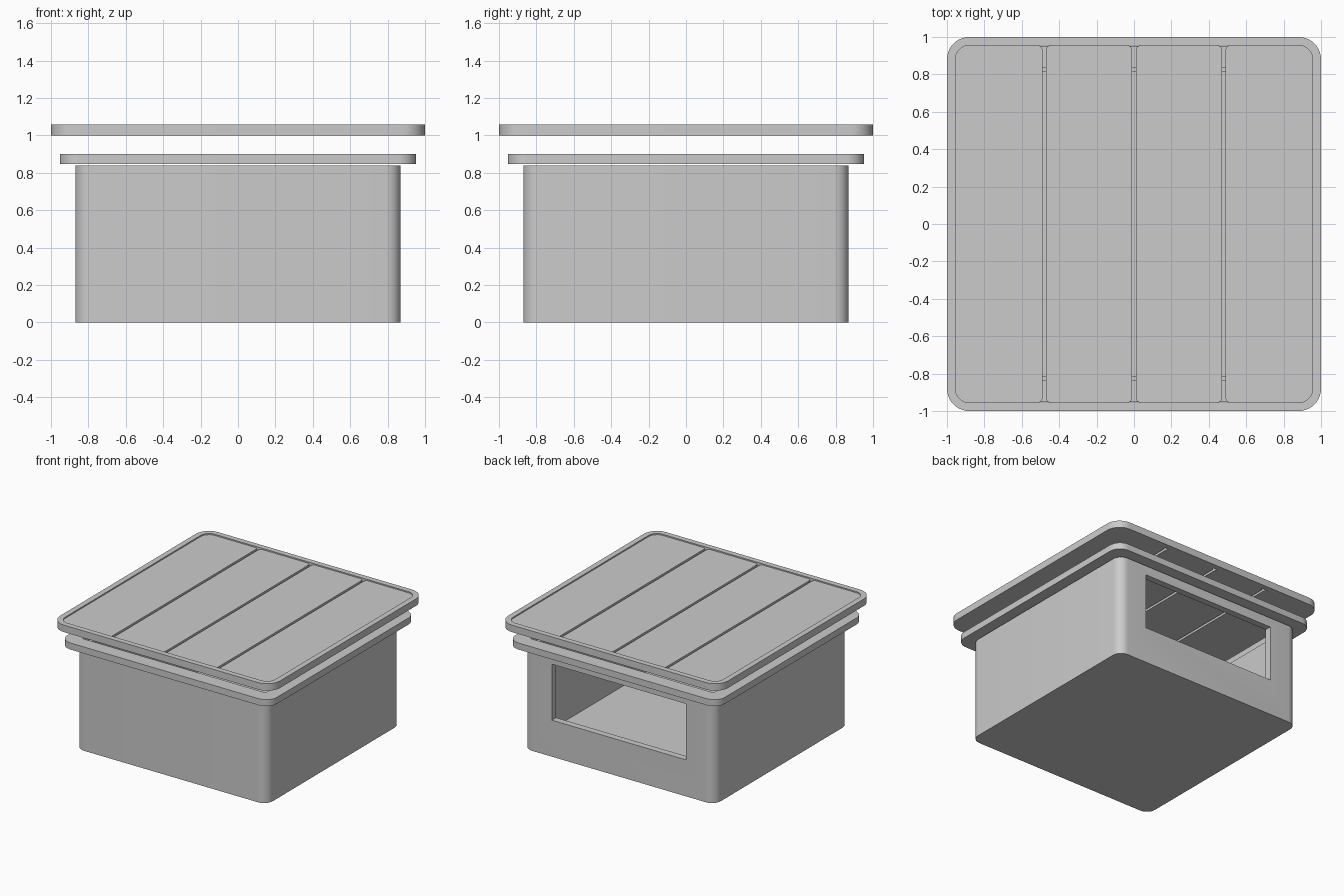
import bpy, bmesh, math

old = bpy.data.objects.get("Cube")
if old:
    bpy.data.objects.remove(old, do_unlink=True)

grey = bpy.data.materials.new("plain grey")
grey.use_nodes = True
colour = (0.6, 0.6, 0.6, 1)
grey.diffuse_color = colour
grey.node_tree.nodes["Principled BSDF"].inputs["Base Color"].default_value = colour

STEPS = 10


def outline(x0, x1, y0, y1, radii):
    """Rounded rectangle, anticlockwise; radii start at the corner (x1, y1)."""
    corners = [(x1, y1, -1, -1), (x0, y1, 1, -1), (x0, y0, 1, 1), (x1, y0, -1, 1)]
    points = []
    for i, ((x, y, sx, sy), r) in enumerate(zip(corners, radii)):
        for k in range(STEPS + 1):
            a = (i + k / STEPS) * math.pi / 2
            points.append((x + sx * r + r * math.cos(a), y + sy * r + r * math.sin(a)))
    return points


def square(half, radius):
    return outline(-half, half, -half, half, [radius] * 4)


def loft(name, sections, closed_ring=False):
    """Join (outline, z) sections with quads; cap the ends or close into a ring."""
    bm = bmesh.new()
    loops = [[bm.verts.new((x, y, z)) for x, y in pts] for pts, z in sections]
    pairs = list(zip(loops, loops[1:]))
    if closed_ring:
        pairs.append((loops[-1], loops[0]))
    else:
        bm.faces.new(loops[0][::-1])
        bm.faces.new(loops[-1])
    for a, b in pairs:
        n = len(a)
        for i in range(n):
            j = (i + 1) % n
            bm.faces.new((a[i], a[j], b[j], b[i]))
    bmesh.ops.recalc_face_normals(bm, faces=bm.faces)
    mesh = bpy.data.meshes.new(name)
    bm.to_mesh(mesh)
    bm.free()
    mesh.materials.append(grey)
    obj = bpy.data.objects.new(name, mesh)
    bpy.context.collection.objects.link(obj)
    return obj


def activate(obj):
    bpy.ops.object.select_all(action="DESELECT")
    obj.select_set(True)
    bpy.context.view_layer.objects.active = obj


def ring(name, outer, inner, z0, z1):
    return loft(name, [(outer, z0), (outer, z1), (inner, z1), (inner, z0)], True)


# Open box with a floor
wall, cavity = square(0.87, 0.08), square(0.816, 0.03)
box = loft("box", [(wall, 0), (wall, 0.838), (cavity, 0.838), (cavity, 0.06)])

# Window through the back wall
cutter = loft("window_cutter", [(outline(-0.61, 0.61, 0.7, 1.0, [0.01] * 4), z) for z in (0.30, 0.76)])
cutter.hide_render = True
activate(box)
cut = box.modifiers.new("window", "BOOLEAN")
cut.operation = "DIFFERENCE"
cut.solver = "EXACT"
cut.object = cutter
bpy.ops.object.modifier_apply(modifier=cut.name)
bpy.data.objects.remove(cutter, do_unlink=True)

# Collar around the box opening
collar = ring("collar", square(0.953, 0.1), square(0.837, 0.03), 0.846, 0.90)

# Raised lid frame
EDGE, CORNER, FILLET = 0.955, 0.075, 0.025
frame = ring("lid_frame", square(1.0, 0.12), square(EDGE, CORNER), 1.0, 1.058)
parts = [box, collar, frame]

# Four lid panels separated by narrow slots
GAP = 0.01
slots = [-0.48, 0, 0.48]
starts = [-EDGE] + [x + GAP for x in slots]
ends = [x - GAP for x in slots] + [EDGE]
for i, (x0, x1) in enumerate(zip(starts, ends)):
    right = CORNER if i == len(slots) else FILLET
    left = CORNER if i == 0 else FILLET
    shape = outline(x0, x1, -EDGE, EDGE, [right, left, left, right])
    parts.append(loft(f"lid_panel_{i + 1}", [(shape, 1.0), (shape, 1.048)]))

for part in parts:
    activate(part)
    bpy.ops.object.shade_smooth_by_angle(angle=math.radians(30))
